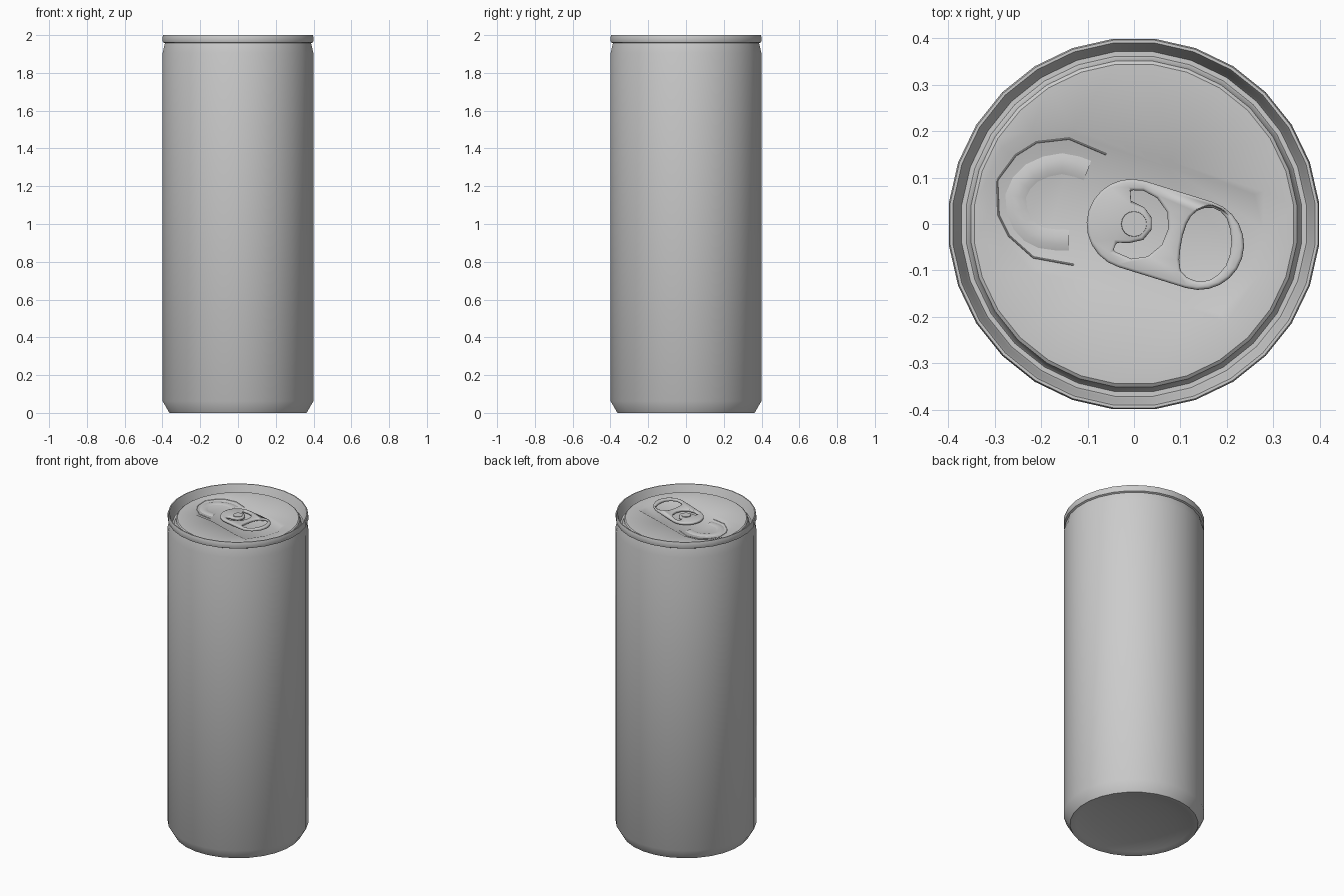
import bpy, bmesh, math
from mathutils import Vector

if "Cube" in bpy.data.objects:
    bpy.data.objects.remove(bpy.data.objects["Cube"])

SIDES = 28
TILT = math.atan2(-0.045, 0.145)      # direction of the pull tab in plan


def finish(bm, name, angle=35):
    me = bpy.data.meshes.new(name)
    bm.to_mesh(me)
    bm.free()
    ob = bpy.data.objects.new(name, me)
    bpy.context.collection.objects.link(ob)
    bpy.ops.object.select_all(action='DESELECT')
    ob.select_set(True)
    bpy.context.view_layer.objects.active = ob
    bpy.ops.object.shade_smooth_by_angle(angle=math.radians(angle))
    return ob


def ring(bm, r, z):
    return [bm.verts.new((r * math.cos(2 * math.pi * (i + 0.5) / SIDES),
                          r * math.sin(2 * math.pi * (i + 0.5) / SIDES), z))
            for i in range(SIDES)]


def loop(bm, pts, z):
    return [bm.verts.new((x, y, z)) for x, y in pts]


def edges(bm, vs):
    n = len(vs)
    return [bm.edges.new((vs[i], vs[(i + 1) % n])) for i in range(n)]


def bridge(bm, a, b):
    n = len(a)
    for i in range(n):
        j = (i + 1) % n
        bm.faces.new((a[i], a[j], b[j], b[i]))


def face_up(bm):
    bm.normal_update()
    for f in bm.faces:
        if f.normal.z < 0:
            f.normal_flip()


def smooth_path(pts, closed=True, steps=3):
    # Catmull-Rom rounding of a few plan points
    n, out = len(pts), []
    for i in range(n if closed else n - 1):
        p = [Vector(pts[(i + k) % n] if closed else pts[min(max(i + k, 0), n - 1)])
             for k in (-1, 0, 1, 2)]
        for s in range(steps):
            t = s / steps
            out.append(0.5 * (2 * p[1] + (p[2] - p[0]) * t
                              + (2 * p[0] - 5 * p[1] + 4 * p[2] - p[3]) * t * t
                              + (3 * p[1] - p[0] - 3 * p[2] + p[3]) * t ** 3))
    if not closed:
        out.append(Vector(pts[-1]))
    return out


# can body: domed base, wall, neck, rolled rim and countersink groove
profile = [(0.12, 0.037), (0.24, 0.025), (0.33, 0.008), (0.355, 0.0), (0.364, 0.0),
           (0.40, 0.062), (0.40, 1.905), (0.388, 1.957), (0.398, 1.962),
           (0.40, 1.968), (0.40, 1.99), (0.397, 2.0), (0.391, 2.0), (0.387, 1.992),
           (0.377, 1.945), (0.372, 1.935), (0.362, 1.935), (0.358, 1.94),
           (0.352, 1.965), (0.345, 1.97)]
bm = bmesh.new()
rings = [ring(bm, r * 1.004, z) for r, z in profile]
for a, b in zip(rings, rings[1:]):
    bridge(bm, a, b)
centre = bm.verts.new((0, 0, 0.04))
for i in range(SIDES):
    bm.faces.new((centre, rings[0][(i + 1) % SIDES], rings[0][i]))
finish(bm, "can_body")

# lid panel with the sunken area
recess = [(-0.32, 0.09), (-0.285, 0.165), (-0.22, 0.203), (-0.13, 0.208),
          (0.08, 0.135), (0.28, 0.07), (0.30, -0.01), (0.27, -0.11), (0.20, -0.212),
          (0.12, -0.195), (-0.09, -0.125), (-0.22, -0.105), (-0.285, -0.05),
          (-0.315, 0.02)]
bm = bmesh.new()
outer = ring(bm, 0.345 * 1.004, 1.97)
lip = loop(bm, recess, 1.97)
bmesh.ops.triangle_fill(bm, use_beauty=True, normal=(0, 0, 1),
                        edges=edges(bm, outer) + edges(bm, lip))
floor = loop(bm, [(-0.02 + (x + 0.02) * 0.93, y * 0.91) for x, y in recess], 1.961)
bridge(bm, lip, floor)
bmesh.ops.triangle_fill(bm, use_beauty=True, normal=(0, 0, 1),
                        edges=[e for e in bm.edges if all(v in floor for v in e.verts)])
face_up(bm)
finish(bm, "lid_panel")


# score line and raised bead of the opening: flattened strips along a path
def strip(name, pts, width, z, height):
    bm = bmesh.new()
    rows = []
    for i, p in enumerate(pts):
        d = (pts[min(i + 1, len(pts) - 1)] - pts[max(i - 1, 0)]).normalized()
        side = Vector((-d.y, d.x)) * width / 2
        rows.append([bm.verts.new((*(p + side * k), z + h))
                     for k, h in ((-1, 0), (-0.4, height), (0.4, height), (1, 0))])
    for a, b in zip(rows, rows[1:]):
        for k in range(3):
            bm.faces.new((a[k], a[k + 1], b[k + 1], b[k]))
    face_up(bm)
    finish(bm, name)


score = [(-0.06, 0.15), (-0.14, 0.184), (-0.21, 0.176), (-0.255, 0.148), (-0.295, 0.094),
         (-0.292, 0.02), (-0.27, -0.025), (-0.217, -0.072), (-0.13, -0.088)]
strip("opening_score_line", [Vector(p) for p in score], 0.004, 1.961, 0.002)
bead = [(-0.10, 0.115), (-0.155, 0.13), (-0.22, 0.11), (-0.255, 0.06),
        (-0.24, 0.0), (-0.20, -0.03), (-0.14, -0.035)]
strip("opening_bead", smooth_path(bead, False, 2), 0.045, 1.961, 0.004)

# pull tab: stadium outline with a finger hole and a curved slot round the rivet
outline = []
for (cx, cy), r, start in (((-0.005, 0.0), 0.097, 0.5), ((0.14, -0.045), 0.097, 1.5)):
    for i in range(13):
        a = TILT + math.pi * (start + i / 12)
        outline.append((cx + r * math.cos(a), cy + r * math.sin(a)))
finger = smooth_path([(0.135, 0.028), (0.17, 0.035), (0.20, 0.012), (0.21, -0.04),
                      (0.198, -0.09), (0.165, -0.12), (0.13, -0.122), (0.10, -0.10),
                      (0.10, -0.05), (0.113, 0.0)], steps=2)
slot = [(-0.008, 0.073), (0.02, 0.072), (0.05, 0.056), (0.072, 0.025), (0.074, -0.01),
        (0.06, -0.045), (0.03, -0.07), (-0.005, -0.075), (-0.045, -0.058),
        (-0.038, -0.04), (-0.01, -0.041), (0.02, -0.034), (0.038, -0.012),
        (0.038, 0.014), (0.022, 0.036), (-0.006, 0.05)]
bm = bmesh.new()
es = []
for pts in (outline, finger, slot):
    es += edges(bm, loop(bm, pts, 1.976))
bmesh.ops.triangle_fill(bm, use_beauty=True, normal=(0, 0, 1), edges=es)
axis = Vector((math.cos(TILT), math.sin(TILT), 0))
for v in bm.verts:                     # finger end lifts slightly
    v.co.z += 0.065 * max(0, v.co.dot(axis))
face_up(bm)
tab = finish(bm, "pull_tab", 50)
mod = tab.modifiers.new("thickness", 'SOLIDIFY')
mod.thickness, mod.offset = 0.017, 0
mod = tab.modifiers.new("rounded_edges", 'BEVEL')
mod.width, mod.segments, mod.limit_method = 0.006, 2, 'ANGLE'
mod.angle_limit = math.radians(60)
mod.use_clamp_overlap = False

# rivet holding the tab
bm = bmesh.new()
bmesh.ops.create_cone(bm, cap_ends=True, segments=16, radius1=0.031, radius2=0.027,
                      depth=0.03)
bmesh.ops.translate(bm, verts=bm.verts, vec=(0, 0, 1.974))
finish(bm, "tab_rivet")
